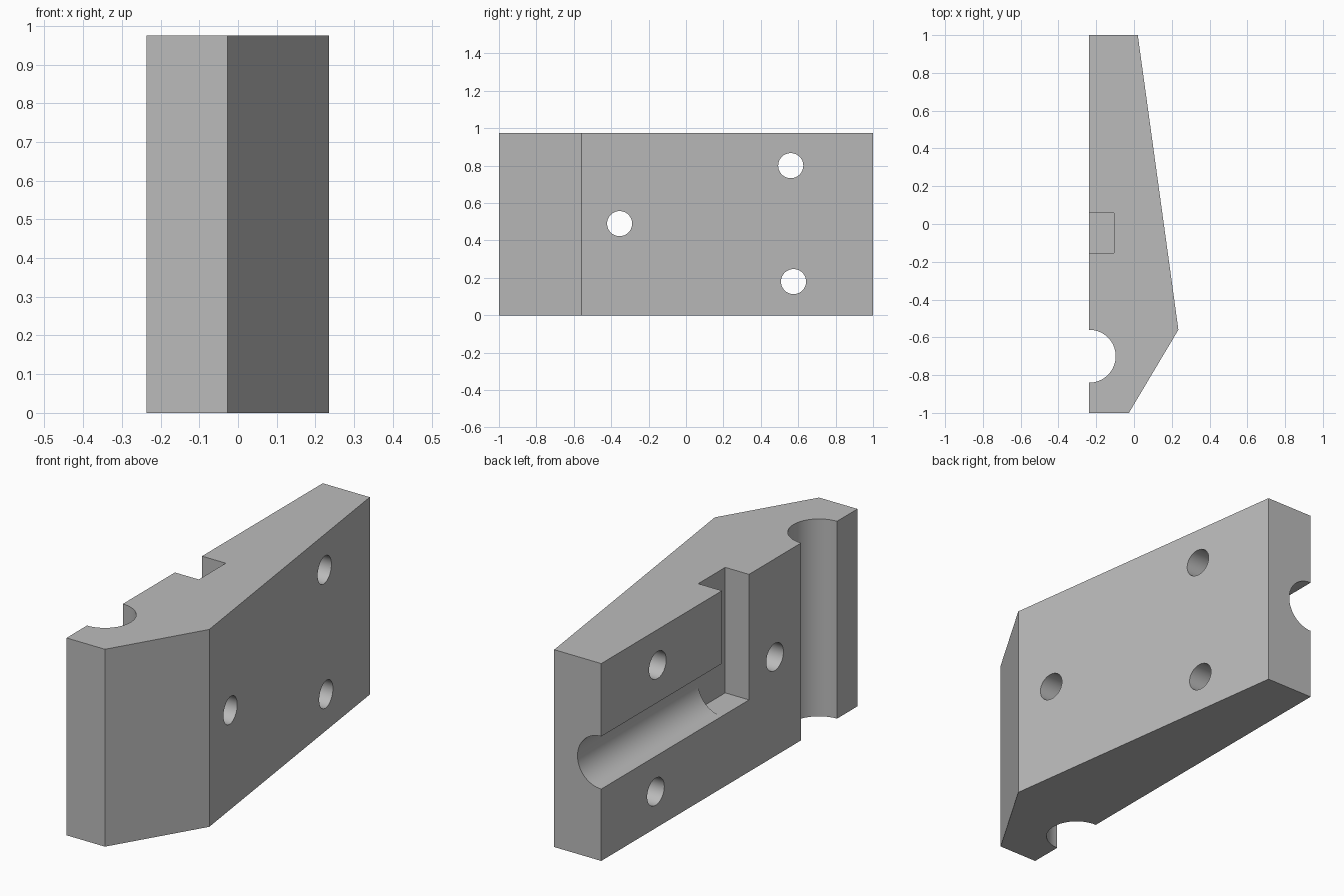
import bpy
import math

cube = bpy.data.objects.get("Cube")
if cube:
    bpy.data.objects.remove(cube, do_unlink=True)

HEIGHT = 0.975
BACK = -0.237  # x of the flat grooved face

grey = bpy.data.materials.new("plain grey")
grey.use_nodes = True
colour = (0.5, 0.5, 0.5, 1)
grey.diffuse_color = colour
grey.node_tree.nodes["Principled BSDF"].inputs["Base Color"].default_value = colour


def prism(name, outline, height):
    """Extrude a plan outline upward from the ground."""
    n = len(outline)
    verts = [(x, y, z) for z in (0, height) for x, y in outline]
    faces = [tuple(reversed(range(n))), tuple(range(n, 2 * n))]
    faces += [(i, (i + 1) % n, n + (i + 1) % n, n + i) for i in range(n)]
    mesh = bpy.data.meshes.new(name)
    mesh.from_pydata(verts, [], faces)
    mesh.materials.append(grey)
    obj = bpy.data.objects.new(name, mesh)
    bpy.context.collection.objects.link(obj)
    return obj


def cut(target, cutter, name):
    """Subtract a cutter and hide it."""
    cutter.name = name
    cutter.data.materials.clear()
    cutter.data.materials.append(grey)
    mod = target.modifiers.new(name, "BOOLEAN")
    mod.operation = "DIFFERENCE"
    mod.solver = "EXACT"
    mod.object = cutter
    bpy.context.view_layer.objects.active = target
    bpy.ops.object.modifier_apply(modifier=mod.name)
    cutter.hide_render = True
    cutter.hide_set(True)


def rod(radius, length, centre, rotation=(0, 0, 0)):
    bpy.ops.mesh.primitive_cylinder_add(vertices=64, radius=radius, depth=length,
                                        location=centre, rotation=rotation)
    return bpy.context.object


# Tapered body
body = prism("tapered_block", [(BACK, -1), (-0.027, -1), (0.235, -0.56),
                               (0.02, 1), (BACK, 1)], HEIGHT)

# Vertical half-round channel
cut(body, rod(0.14, 2, (BACK, -0.7, 0.5)), "upright_channel_cutter")

# Horizontal half-round channel, from the rear end into the slot
cut(body, rod(0.13, 1.2, (BACK, 0.55, 0.485), (math.pi / 2, 0, 0)),
    "level_channel_cutter")

# Square slot, open at the top
bpy.ops.mesh.primitive_cube_add(size=1, location=(BACK - 0.085, -0.048, 0.855))
slot = bpy.context.object
slot.scale = (0.43, 0.211, 1)
cut(body, slot, "slot_cutter")

# Three bolt holes
for i, (y, z) in enumerate([(0.56, 0.8), (-0.355, 0.49), (0.575, 0.18)]):
    cut(body, rod(0.067, 2, (0, y, z), (0, math.pi / 2, 0)), f"bolt_hole_cutter_{i + 1}")

# Smooth bores with sharp rims
bpy.ops.object.select_all(action="DESELECT")
body.select_set(True)
bpy.context.view_layer.objects.active = body
bpy.ops.object.shade_smooth_by_angle(angle=math.radians(25))
